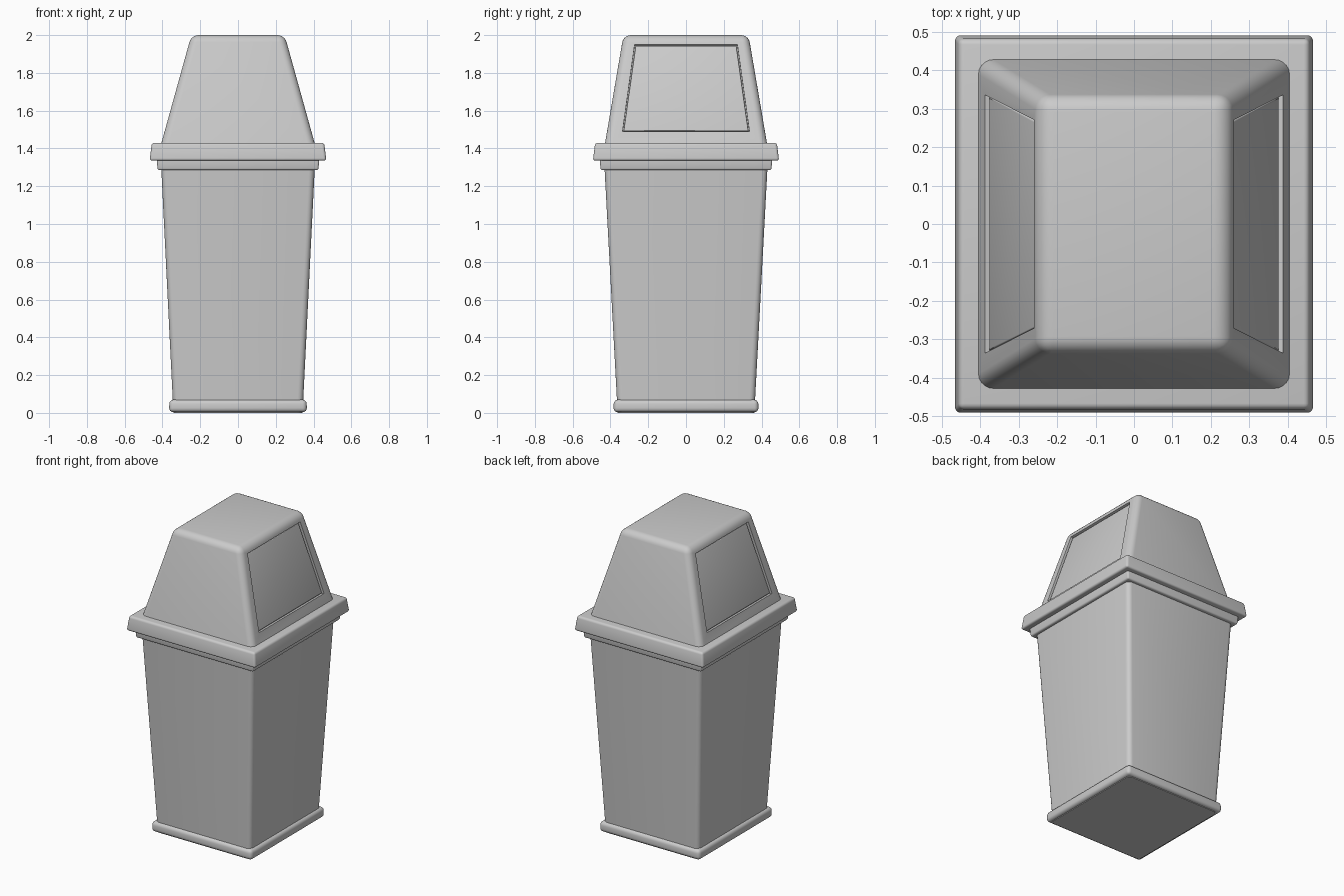
import bpy, bmesh
from mathutils import Vector

if "Cube" in bpy.data.objects:
    bpy.data.objects.remove(bpy.data.objects["Cube"])


def finish(name, bm):
    bmesh.ops.recalc_face_normals(bm, faces=bm.faces)
    me = bpy.data.meshes.new(name)
    bm.to_mesh(me)
    bm.free()
    ob = bpy.data.objects.new(name, me)
    bpy.context.collection.objects.link(ob)
    bpy.ops.object.select_all(action='DESELECT')
    ob.select_set(True)
    bpy.context.view_layer.objects.active = ob
    bpy.ops.object.shade_smooth_by_angle(angle=0.6)
    return ob


def tapered_box(bottom, top, radius, which='all', segments=4):
    """bottom / top are (z, half x, half y); which selects the rounded edges."""
    bm = bmesh.new()
    bmesh.ops.create_cube(bm, size=2)
    for v in bm.verts:
        z, hx, hy = top if v.co.z > 0 else bottom
        v.co = (v.co.x * hx, v.co.y * hy, z)
    mid = (bottom[0] + top[0]) / 2
    edges = []
    for e in bm.edges:
        low = all(v.co.z < mid for v in e.verts)
        high = all(v.co.z > mid for v in e.verts)
        if which == 'all' or (which == 'upright' and not low and not high) \
                or (which == 'upper' and not low):
            edges.append(e)
    bmesh.ops.bevel(bm, geom=edges, offset=radius, segments=segments,
                    profile=0.5, affect='EDGES', clamp_overlap=True)
    bm.normal_update()
    return bm


# Bin body, foot ring and the stepped rims
finish('bin_body', tapered_box((0, 0.342, 0.362), (1.31, 0.407, 0.432), 0.03, 'upright'))
finish('foot_ring', tapered_box((0.004, 0.365, 0.384), (0.07, 0.363, 0.382), 0.022))
finish('bin_rim', tapered_box((1.285, 0.425, 0.452), (1.345, 0.431, 0.457), 0.01))
finish('lid_rim', tapered_box((1.335, 0.468, 0.493), (1.43, 0.456, 0.481), 0.014))

# Lid hood with a recessed opening on each side
Z0, X0, Z1, X1 = 1.42, 0.408, 2.0, 0.247
slope = (X1 - X0) / (Z1 - Z0)


def side_x(z):
    return X0 + slope * (z - Z0)


def opening(sign, gap=0.0):
    corners = [(-0.336, 1.49), (0.336, 1.49), (0.272, 1.95), (-0.272, 1.95)]
    pts = []
    for y, z in corners:
        y -= gap * (1 if y > 0 else -1)
        z += gap * (1 if z < 1.7 else -1)
        pts.append(Vector((sign * side_x(z), y, z)))
    return pts


def outward(sign):
    return Vector((sign, 0, -slope)).normalized()


hood = tapered_box((Z0, X0, 0.43), (Z1, X1, 0.331), 0.038, 'upper', 5)
for s in (1, -1):
    side = max((f for f in hood.faces if f.normal.x * s > 0.8), key=lambda f: f.calc_area())
    bmesh.ops.inset_individual(hood, faces=[side], thickness=0.03)
    targets = opening(s)
    for v in side.verts:
        v.co = min(targets, key=lambda p: (p - v.co).length)
    # extra inset at zero width gives the recess walls
    bmesh.ops.inset_individual(hood, faces=[side], thickness=0.0001)
    for v in side.verts:
        v.co -= outward(s) * 0.022
finish('lid_hood', hood)

# Swinging flaps seated in the openings
for s, label in ((1, 'right'), (-1, 'left')):
    bm = bmesh.new()
    n = outward(s)
    back = [bm.verts.new(p - n * 0.03) for p in opening(s, 0.005)]
    front = [bm.verts.new(p - n * 0.009) for p in opening(s, 0.005)]
    bm.faces.new(back)
    face = bm.faces.new(front)
    for i in range(4):
        j = (i + 1) % 4
        bm.faces.new((back[i], back[j], front[j], front[i]))
    bmesh.ops.bevel(bm, geom=list(face.edges), offset=0.006, segments=3,
                    profile=0.5, affect='EDGES')
    finish(label + '_flap', bm)
